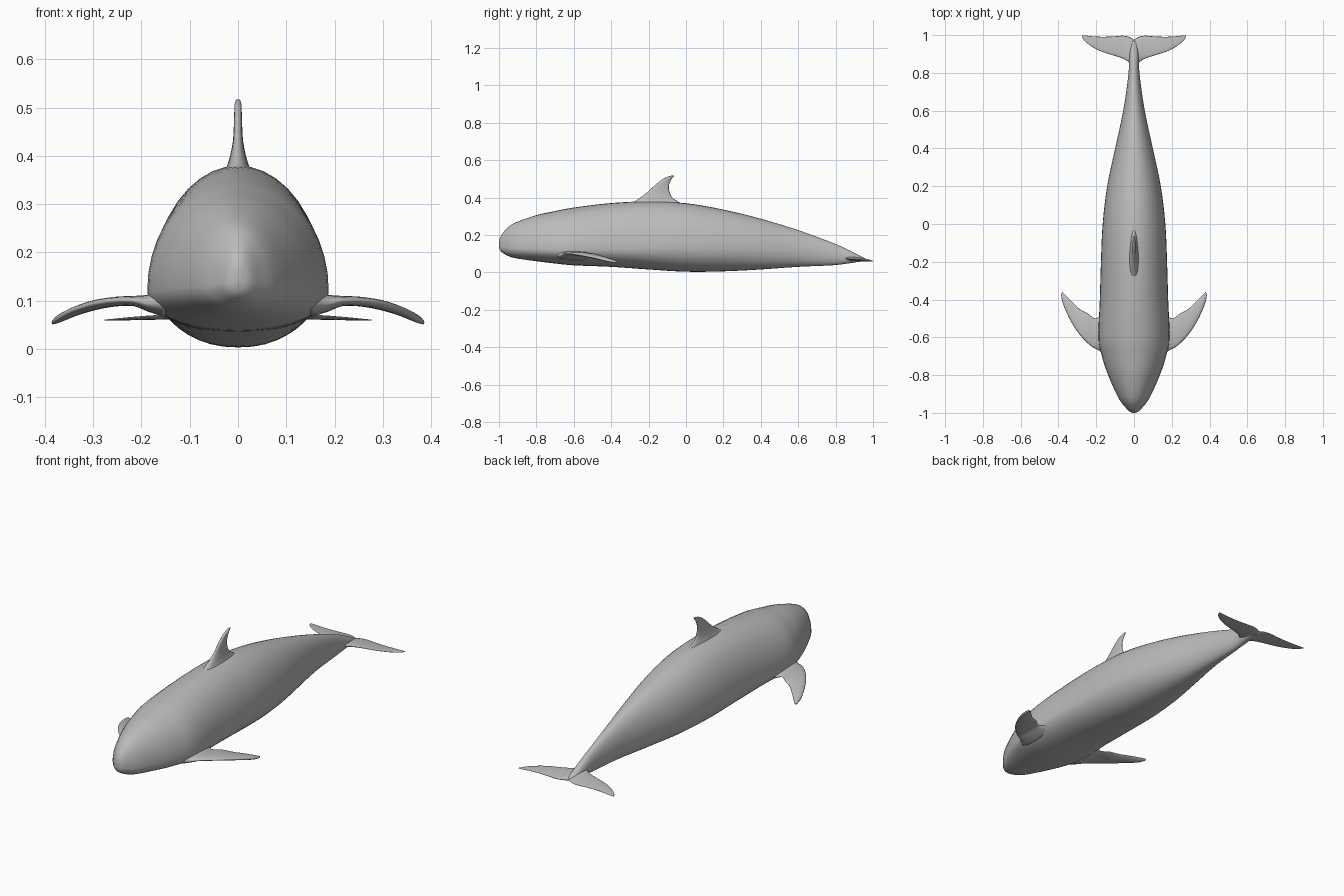
import bpy, bmesh, math
from mathutils import Vector

grey = bpy.data.materials.new("whale grey")
grey.diffuse_color = (0.5, 0.5, 0.5, 1)


def smooth_rows(rows, steps):
    """Catmull-Rom interpolation through rows of numbers."""
    out, n = [], len(rows)
    for i in range(n - 1):
        p0, p1 = rows[max(i - 1, 0)], rows[i]
        p2, p3 = rows[i + 1], rows[min(i + 2, n - 1)]
        for s in range(steps):
            t = s / steps
            out.append([0.5 * (2 * b + (c - a) * t + (2 * a - 5 * b + 4 * c - d) * t * t
                               + (3 * b - a - 3 * c + d) * t ** 3)
                        for a, b, c, d in zip(p0, p1, p2, p3)])
    return out + [list(rows[-1])]


def loft(name, rings):
    """Skin closed rings of points and cap both ends."""
    bm = bmesh.new()
    vs = [[bm.verts.new(p) for p in ring] for ring in rings]
    n = len(vs[0])
    for a, b in zip(vs, vs[1:]):
        for i in range(n):
            j = (i + 1) % n
            bm.faces.new((a[i], a[j], b[j], b[i]))
    bm.faces.new(vs[0])
    bm.faces.new(vs[-1])
    bmesh.ops.recalc_face_normals(bm, faces=bm.faces)
    me = bpy.data.meshes.new(name)
    bm.to_mesh(me)
    bm.free()
    me.materials.append(grey)
    for p in me.polygons:
        p.use_smooth = True
    ob = bpy.data.objects.new(name, me)
    bpy.context.collection.objects.link(ob)
    return ob


def foil(lead, trail, up, half, n=20):
    """Rounded fin section from leading to trailing point."""
    lead, trail, up = Vector(lead), Vector(trail), Vector(up)
    ring = []
    for k in range(n):
        a = 2 * math.pi * k / n
        u = (1 - math.cos(a)) / 2
        ring.append(lead.lerp(trail, u) + up * half * math.sin(a) * (1.2 - 0.5 * u))
    return ring


# Body: y, half width, bottom, widest height, top
stations = [
    (-1.0, 0.006, 0.135, 0.145, 0.165), (-0.992, 0.025, 0.115, 0.14, 0.19),
    (-0.97, 0.046, 0.098, 0.135, 0.222), (-0.92, 0.083, 0.078, 0.13, 0.263),
    (-0.8, 0.137, 0.06, 0.125, 0.306), (-0.7, 0.17, 0.048, 0.12, 0.328),
    (-0.6, 0.188, 0.038, 0.12, 0.347), (-0.4, 0.181, 0.03, 0.125, 0.371),
    (-0.2, 0.175, 0.016, 0.13, 0.38), (0.0, 0.166, 0.004, 0.135, 0.37),
    (0.2, 0.142, 0.006, 0.13, 0.336), (0.4, 0.1, 0.016, 0.125, 0.287),
    (0.6, 0.057, 0.03, 0.115, 0.226), (0.78, 0.031, 0.038, 0.095, 0.16),
    (0.86, 0.026, 0.047, 0.08, 0.125), (0.92, 0.022, 0.056, 0.07, 0.094),
    (0.97, 0.01, 0.06, 0.065, 0.07)]
rings = []
for y, w, lo, mid, hi in smooth_rows(stations, 4):
    ring = []
    for k in range(40):
        a = 2 * math.pi * k / 40
        c, s = math.cos(a), math.sin(a)
        e = 0.9 if s < 0 else 1.0
        x = w * math.copysign(abs(c) ** e, c)
        ring.append((x, y, mid + s * ((hi - mid) if s > 0 else (mid - lo))))
    rings.append(ring)
loft("body", rings)

# Dorsal fin: height, leading y, trailing y, half thickness
dorsal = [(0.355, -0.33, -0.0, 0.034), (0.378, -0.28, -0.04, 0.024), (0.4, -0.245, -0.073, 0.017),
          (0.43, -0.205, -0.088, 0.011), (0.46, -0.173, -0.092, 0.009),
          (0.49, -0.138, -0.083, 0.008), (0.508, -0.108, -0.07, 0.007),
          (0.517, -0.08, -0.063, 0.004)]
loft("dorsal_fin", [foil((0, a, z), (0, b, z), (1, 0, 0), h)
                    for z, a, b, h in smooth_rows(dorsal, 3)])

# Flipper: leading x, y, z, trailing x, y, z, half thickness
flipper = [(0.15, -0.7, 0.095, 0.15, -0.45, 0.09, 0.028),
           (0.185, -0.67, 0.095, 0.19, -0.495, 0.095, 0.018),
           (0.215, -0.655, 0.1, 0.215, -0.496, 0.098, 0.011),
           (0.255, -0.622, 0.1, 0.245, -0.473, 0.096, 0.01),
           (0.3, -0.57, 0.094, 0.285, -0.452, 0.088, 0.01),
           (0.345, -0.495, 0.08, 0.325, -0.415, 0.076, 0.009),
           (0.377, -0.42, 0.063, 0.362, -0.377, 0.062, 0.008),
           (0.386, -0.375, 0.055, 0.38, -0.36, 0.055, 0.004)]
# Fluke: same layout, overlapping at the centre line
fluke = [(0.0, 0.84, 0.078, 0.0, 0.975, 0.063, 0.013),
         (0.022, 0.85, 0.076, 0.025, 0.99, 0.063, 0.011),
         (0.05, 0.872, 0.073, 0.06, 0.997, 0.062, 0.007),
         (0.1, 0.89, 0.071, 0.11, 0.993, 0.062, 0.005),
         (0.17, 0.912, 0.068, 0.17, 0.991, 0.062, 0.004),
         (0.225, 0.94, 0.064, 0.225, 0.994, 0.061, 0.003),
         (0.26, 0.968, 0.061, 0.258, 0.998, 0.06, 0.002),
         (0.277, 0.992, 0.06, 0.274, 0.999, 0.06, 0.001)]
for part, rows in (("flipper", flipper), ("fluke", fluke)):
    for side, sx in (("right", 1), ("left", -1)):
        loft(f"{side}_{part}", [foil((sx * r[0], r[1], r[2]), (sx * r[3], r[4], r[5]), (0, 0, 1), r[6])
                                for r in smooth_rows(rows, 3)])
